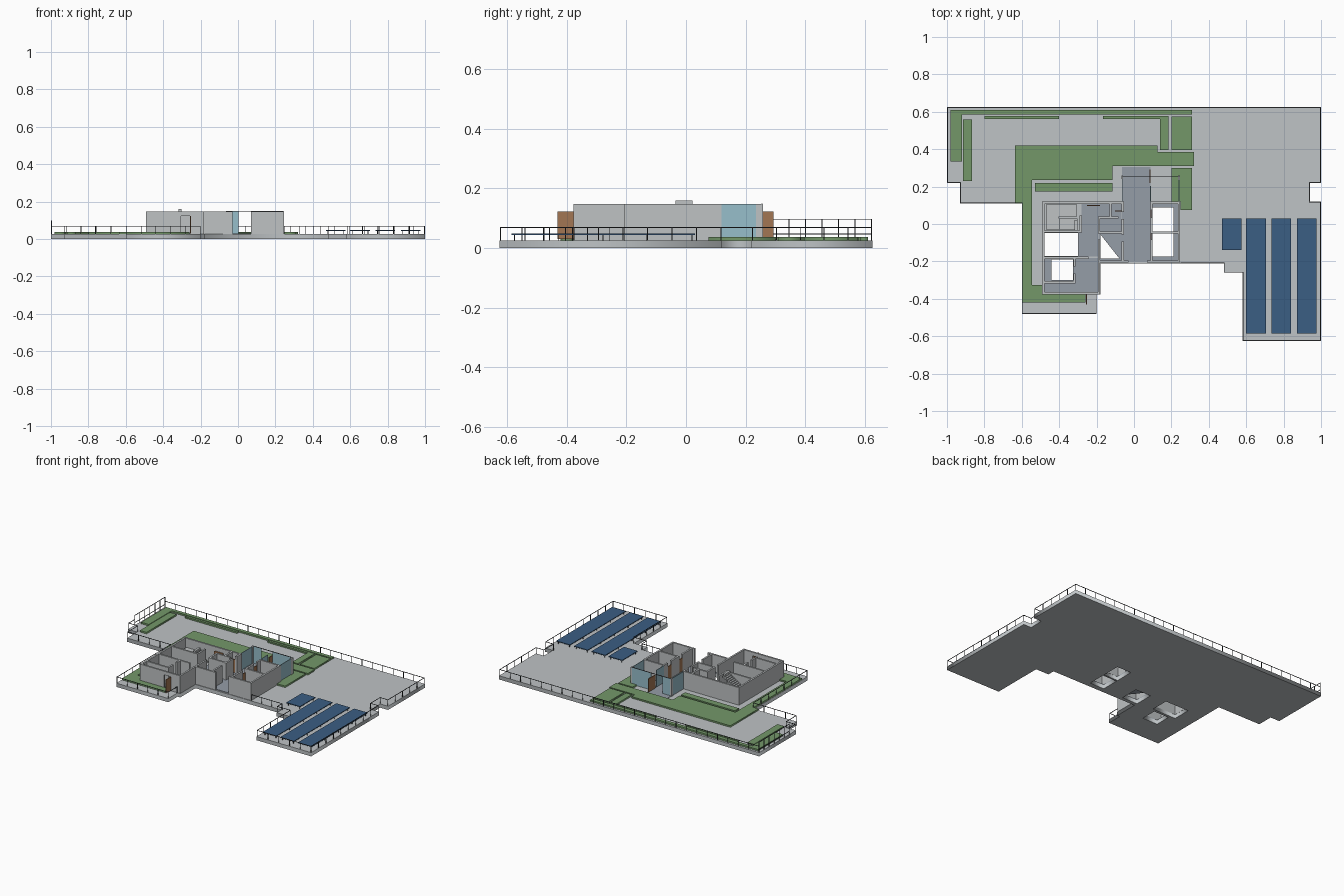
import bpy, math
from mathutils import Vector

if "Cube" in bpy.data.objects:
    bpy.data.objects.remove(bpy.data.objects["Cube"])


def material(name, rgb):
    m = bpy.data.materials.new(name)
    m.diffuse_color = (*[c ** 2.2 for c in rgb], 1)
    m.use_nodes = True
    m.node_tree.nodes["Principled BSDF"].inputs["Base Color"].default_value = m.diffuse_color
    return m


CONCRETE = material("pale concrete", (.74, .76, .77))
WALL = material("wall grey", (.74, .755, .76))
FLOOR = material("floor grey", (.58, .61, .65))
GREEN = material("planting green", (.45, .59, .41))
BLUE = material("panel blue", (.24, .37, .51))
GLASS = material("glass blue", (.59, .74, .79))
WOOD = material("door brown", (.63, .46, .33))
METAL = material("rail grey", (.25, .26, .27))


def rect(x0, y0, x1, y1):
    return [(x0, y0), (x1, y0), (x1, y1), (x0, y1)]


def plate(name, loops, z0, z1, mat):
    """Extrude filled outlines; inner loops become holes."""
    cu = bpy.data.curves.new(name, 'CURVE')
    cu.dimensions = '2D'
    cu.fill_mode = 'BOTH'
    cu.extrude = (z1 - z0) / 2
    for loop in loops:
        sp = cu.splines.new('POLY')
        sp.points.add(len(loop) - 1)
        for p, (x, y) in zip(sp.points, loop):
            p.co = (x, y, 0, 1)
        sp.use_cyclic_u = True
    tmp = bpy.data.objects.new(name + "_curve", cu)
    bpy.context.collection.objects.link(tmp)
    dg = bpy.context.evaluated_depsgraph_get()
    me = bpy.data.meshes.new_from_object(tmp.evaluated_get(dg))
    bpy.data.objects.remove(tmp)
    me.materials.clear()
    me.materials.append(mat)
    for v in me.vertices:
        v.co.z += (z0 + z1) / 2
    ob = bpy.data.objects.new(name, me)
    bpy.context.collection.objects.link(ob)


def boxes(name, items, mat):
    """One object from axis-aligned boxes (x0, y0, z0, x1, y1, z1)."""
    vs, fs = [], []
    for x0, y0, z0, x1, y1, z1 in items:
        n = len(vs)
        vs += [(x, y, z) for z in (z0, z1) for x, y in rect(x0, y0, x1, y1)]
        fs += [(n + 3, n + 2, n + 1, n), (n + 4, n + 5, n + 6, n + 7)]
        fs += [(n + i, n + (i + 1) % 4, n + 4 + (i + 1) % 4, n + 4 + i) for i in range(4)]
    me = bpy.data.meshes.new(name)
    me.from_pydata(vs, [], fs)
    me.materials.append(mat)
    ob = bpy.data.objects.new(name, me)
    bpy.context.collection.objects.link(ob)


def strip(x0, y0, x1, y1, z0, z1, t):
    """Box around an axis-aligned line in plan, t thick."""
    h = t / 2
    return (min(x0, x1) - h, min(y0, y1) - h, z0, max(x0, x1) + h, max(y0, y1) + h, z1)


# Terrace slab with light wells
TOP = .026
wells = [rect(-.48, -.172, -.30, -.047), rect(-.44, -.30, -.325, -.19),
         rect(-.18, -.185, -.062, -.055), rect(.10, -.04, .21, .088), rect(.10, -.175, .21, -.052)]
outline = [(-1, .625), (1, .625), (1, .22), (.94, .22), (.94, .12), (1, .12), (1, -.625),
           (.58, -.625), (.58, -.26), (.48, -.26), (.48, -.21), (.245, -.21), (-.18, -.21),
           (-.18, -.378), (-.2, -.378), (-.2, -.48), (-.6, -.48), (-.6, .11), (-.93, .11),
           (-.93, .22), (-1, .22)]
plate("terrace_slab", [outline] + wells, 0, TOP, CONCRETE)

# Indoor floors
plate("hall_floor", [rect(-.065, -.2, .088, .305)], TOP, .03, FLOOR)
plate("passage_floor", [rect(-.298, -.175, -.19, -.045)], TOP, .03, FLOOR)
plate("front_room_floor", [rect(-.482, -.368, -.19, -.182), wells[1]], TOP, .03, FLOOR)
plate("washroom_floor", [rect(-.28, -.045, -.066, .11)], TOP, .03, FLOOR)
plate("centre_room_floor", [rect(-.186, -.2, -.066, -.046), wells[2]], TOP, .03, FLOOR)
plate("right_room_floor", [rect(.089, -.2, .238, .112), wells[3], wells[4]], TOP, .03, FLOOR)

# Walls
wall_lines = [
    (-.485, -.37, -.485, .113), (-.485, -.37, -.312, -.37), (-.25, -.37, -.187, -.37),
    (-.187, -.37, -.187, -.2), (-.187, -.2, -.187, -.09), (-.485, .113, -.065, .113),
    (-.187, -.2, -.036, -.2), (-.06, -.2, -.06, -.1), (-.06, -.05, -.06, .02),
    (-.06, .07, -.06, .113), (-.485, -.04, -.29, -.04), (-.285, -.04, -.285, .04),
    (-.485, -.18, -.25, -.18), (-.485, -.312, -.32, -.312), (-.318, -.312, -.318, -.27),
    (-.318, -.22, -.318, -.18), (-.187, -.045, -.06, -.045), (-.187, -.045, -.187, .03),
    (-.125, .04, -.125, .113), (-.187, .035, -.09, .035),
    (.076, -.2, .24, -.2), (.24, -.2, .24, .113), (.093, .113, .24, .113),
    (.093, -.2, .093, -.09), (.093, -.04, .093, .03), (.093, .08, .093, .113),
    (.093, -.045, .24, -.045)]
boxes("walls", [strip(*w, TOP, .148, .012) for w in wall_lines], WALL)
boxes("door_lintel", [strip(-.306, -.37, -.256, -.37, .123, .148, .012)], WALL)
boxes("entry_piers", [strip(.24, .24, .24, .253, TOP, .148, .01),
                      strip(-.063, .245, -.063, .253, TOP, .148, .01)], WALL)

# Glazed entry
boxes("entry_glass", [strip(*g, .03, .147, .004) for g in [
    (.24, .12, .24, .235), (-.063, .12, -.063, .24), (-.058, .255, 0, .255),
    (.09, .255, .238, .255), (.088, .12, .088, .2)]], GLASS)
boxes("glass_frame", [strip(-.063, .255, .24, .255, .146, .149, .004)], METAL)

# Open doors
boxes("doors", [strip(*d, .03, .122, .005) for d in [
    (-.255, -.378, -.255, -.428), (.085, .222, .085, .29), (.09, .032, .09, .075),
    (-.25, .1, -.185, .1), (-.07, .07, -.1, .07), (.09, -.088, .09, -.045)]], WOOD)

# Stair in two flights with a landing
N = 8
steps = [(-.47, -.03, .075, -.40, .105, .086)]
for i in range(N):
    z = .03 + (i + 1) * .0065
    x = -.305 - (i + 1) * .012
    steps.append((x, .04, z - .012, x + .013, .105, z))
    z = .088 + (i + 1) * .0072
    x = -.40 + i * .012
    steps.append((x, -.03, z - .012, x + .013, .03, z))
boxes("stair", steps, WALL)
boxes("stair_guard", [(-.318, -.035, .148, -.302, .022, .16)], WALL)

# Planting beds
bed = [(-.635, .42), (.125, .42), (.125, .385), (.32, .385), (.32, .31), (-.115, .31),
       (-.115, .235), (-.545, .235), (-.545, -.325), (-.493, -.325), (-.493, -.378),
       (-.258, -.378), (-.258, -.42), (-.598, -.42), (-.598, .11), (-.635, .11)]
beds = [bed,
        [(-.98, .61), (.31, .61), (.31, .585), (-.92, .585), (-.92, .335), (-.98, .335)],
        rect(-.915, .23, -.865, .56), rect(-.80, .562, -.40, .578),
        [(-.165, .578), (.185, .578), (.185, .395), (.14, .395), (.14, .562), (-.165, .562)],
        rect(.20, .395, .31, .575), rect(-.53, .175, -.115, .22),
        [(.20, .30), (.31, .30), (.31, .075), (.248, .075), (.248, .12), (.20, .12)]]
for i, b in enumerate(beds):
    plate(f"planting_bed_{i + 1}", [b], TOP, .037, GREEN)

# Raised panels on short legs
panels = [(.47, -.14, .575, .03)] + [(x, -.585, x + .105, .03) for x in (.60, .735, .872)]
boxes("blue_panels", [(a, b, .043, c, d, .048) for a, b, c, d in panels], BLUE)
legs = []
for a, b, c, d in panels:
    n = max(1, round((d - b) / .15))
    for i in range(n + 1):
        y = b + .01 + (d - b - .02) * i / n
        legs += [strip(x, y, x, y, TOP, .043, .003) for x in (a + .01, c - .01)]
boxes("panel_legs", legs, METAL)


def railing(name, path, heights, gap):
    """Posts and horizontal bars following a path in plan."""
    t, parts = .003, []
    pts = [Vector(p) for p in path]
    for a, b in zip(pts, pts[1:]):
        for h in heights:
            parts.append(strip(*a, *b, h - t, h, t))
        n = max(1, round((b - a).length / gap))
        for i in range(n + 1):
            p = a.lerp(b, i / n)
            parts.append(strip(*p, *p, TOP, max(heights) - t, t))
    boxes(name, parts, METAL)


# Perimeter railings
E, Y = .997, .622
railing("main_railing", [(.25, -.207), (.483, -.207), (.483, -.257), (.583, -.257), (.583, -Y),
                         (E, -Y), (E, .117), (.937, .117), (.937, .223), (E, .223), (E, Y),
                         (-E, Y)], [.07], .08)
railing("left_railing", [(-E, .29), (-E, .223), (-.927, .223), (-.927, .113), (-.597, .113),
                         (-.597, -.477), (-.203, -.477), (-.203, -.38)], [.07], .08)
railing("tall_railing", [(-E, Y), (-E, .29)], [.098, .048], .055)
